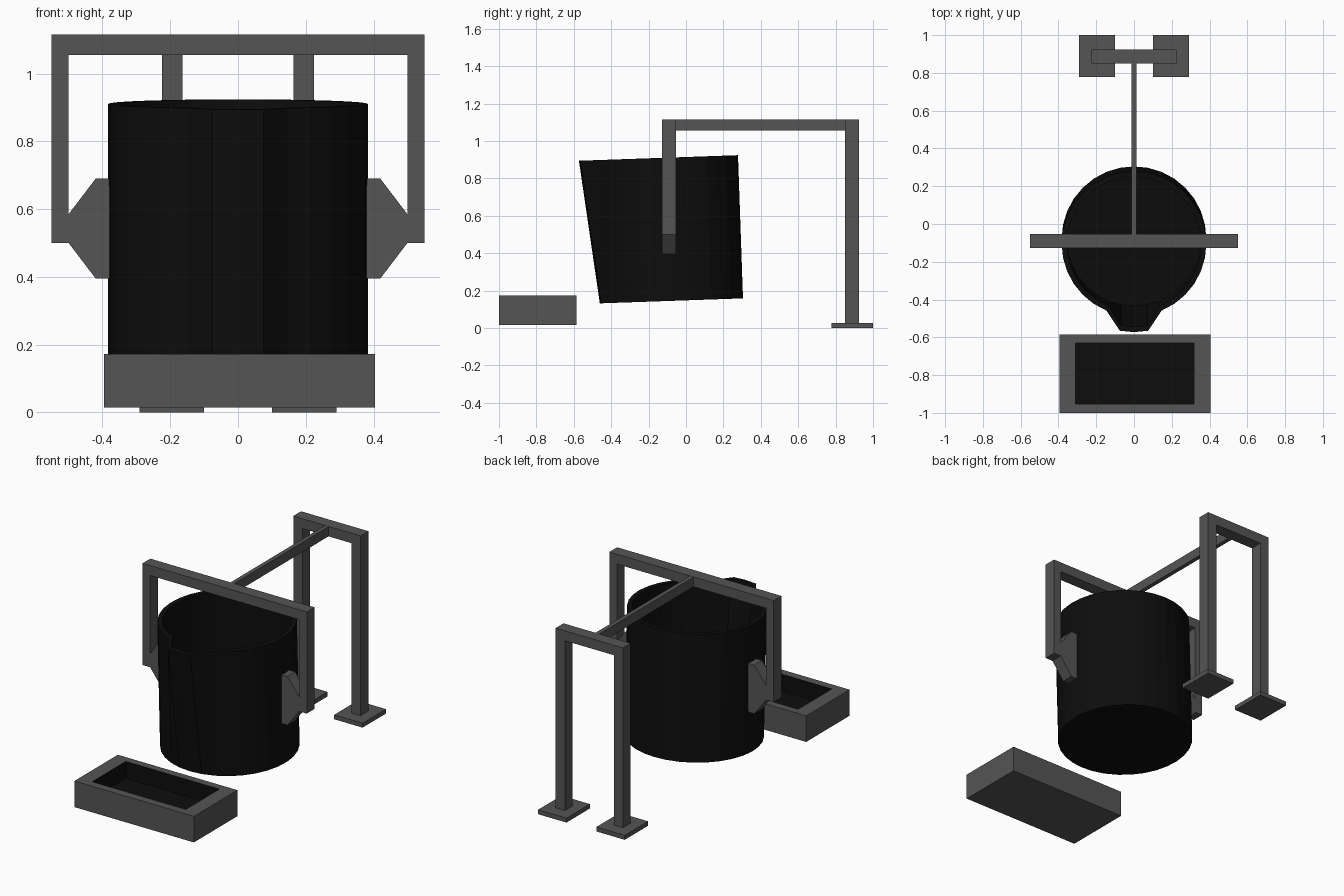
import bpy, bmesh, math

if "Cube" in bpy.data.objects:
    bpy.data.objects.remove(bpy.data.objects["Cube"])


def material(name, v):
    m = bpy.data.materials.new(name)
    m.diffuse_color = (v, v, v, 1)
    m.use_nodes = True
    m.node_tree.nodes["Principled BSDF"].inputs["Base Color"].default_value = m.diffuse_color
    return m


STEEL = material("dark_steel", 0.09)
BLACK = material("soot_black", 0.004)


def finish(name, bm, *mats):
    bmesh.ops.recalc_face_normals(bm, faces=bm.faces[:])
    me = bpy.data.meshes.new(name)
    bm.to_mesh(me)
    bm.free()
    for m in mats:
        me.materials.append(m)
    ob = bpy.data.objects.new(name, me)
    bpy.context.collection.objects.link(ob)
    return ob


def prism(name, pts, y0, y1):
    """Extrude an (x, z) outline from y0 to y1."""
    bm = bmesh.new()
    face = bm.faces.new([bm.verts.new((x, y0, z)) for x, z in pts])
    ext = bmesh.ops.extrude_face_region(bm, geom=[face])["geom"]
    bmesh.ops.translate(bm, vec=(0, y1 - y0, 0),
                        verts=[g for g in ext if isinstance(g, bmesh.types.BMVert)])
    return finish(name, bm, STEEL)


def box(name, x0, x1, y0, y1, z0, z1):
    return prism(name, [(x0, z0), (x1, z0), (x1, z1), (x0, z1)], y0, y1)


def portal(name, half, thick, y0, y1, foot, z0=1.055, z1=1.115):
    """Upside-down U frame."""
    i = half - thick
    return prism(name, [(-half, foot), (-i, foot), (-i, z0), (i, z0), (i, foot),
                        (half, foot), (half, z1), (-half, z1)], y0, y1)


# Ladle: hollow 32-sided pot, front lip pulled out into a spout, slightly tilted
N, R, H, WALL, SPOUT = 32, 0.383, 0.766, 0.028, 0.085
bm = bmesh.new()
rings = []
for r, z, pull in ((R, 0, 0), (R, H, SPOUT), (R - WALL, H, SPOUT), (R - WALL, WALL, 0)):
    ring = []
    for i in range(N):
        a = 2 * math.pi * i / N - math.pi / 2
        dy = pull if i in (N - 1, 0, 1) else 0
        ring.append(bm.verts.new((r * math.cos(a), r * math.sin(a) - dy, z)))
    rings.append(ring)
for a, b in zip(rings, rings[1:]):
    for i in range(N):
        j = (i + 1) % N
        bm.faces.new((a[i], a[j], b[j], b[i]))
bm.faces.new(rings[0])
bm.faces.new(rings[-1])
ladle = finish("ladle", bm, BLACK)
ladle.location = (0, -0.078, 0.145)
ladle.rotation_euler.x = math.radians(2)

# Side lugs that the hanger grips
for s, side in ((-1, "left"), (1, "right")):
    prism(side + "_lug", [(s * x, z) for x, z in
          ((0.365, 0.395), (0.42, 0.395), (0.50, 0.50), (0.50, 0.585),
           (0.42, 0.69), (0.365, 0.69))], -0.127, -0.053)
    # Foot plates of the rear stand
    box(side + "_foot", *sorted((s * 0.10, s * 0.29)), 0.777, 1.0, 0, 0.027)

# Hanger over the ladle, rear stand and the beam between them
portal("hanger", 0.55, 0.05, -0.127, -0.053, 0.50)
portal("rear_stand", 0.225, 0.061, 0.85, 0.925, 0.02)
box("beam", -0.014, 0.012, -0.06, 0.86, 1.056, 1.114)

# Mould trough: block with a dark pocket sunk into its top
bm = bmesh.new()
X0, X1, Y0, Y1 = -0.395, 0.405, -1.0, -0.585
loops = []
for x0, x1, y0, y1, z in ((X0, X1, Y0, Y1, 0.015), (X0, X1, Y0, Y1, 0.173),
                          (-0.31, 0.317, -0.952, -0.63, 0.173),
                          (-0.31, 0.317, -0.952, -0.63, 0.07)):
    loops.append([bm.verts.new((x, y, z)) for x, y in
                  ((x0, y0), (x1, y0), (x1, y1), (x0, y1))])
for k, (a, b) in enumerate(zip(loops, loops[1:])):
    for i in range(4):
        j = (i + 1) % 4
        bm.faces.new((a[i], a[j], b[j], b[i])).material_index = int(k == 2)
bm.faces.new(loops[0])
bm.faces.new(loops[-1]).material_index = 1
finish("mould_trough", bm, STEEL, BLACK)
